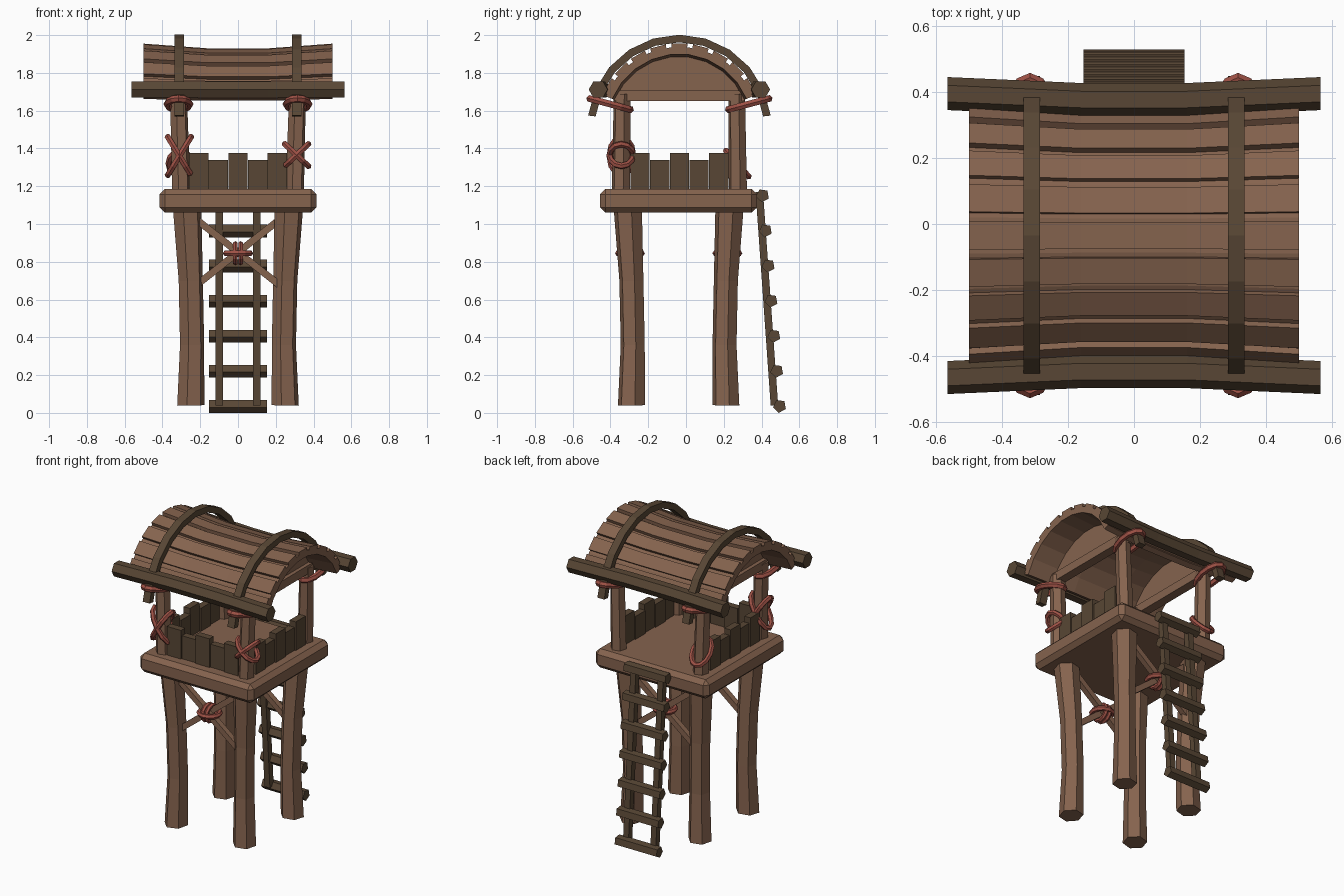
import bpy, math
from mathutils import Vector, Euler

if "Cube" in bpy.data.objects:
    bpy.data.objects.remove(bpy.data.objects["Cube"])

CY = -0.035          # tower centre in y
RZ = 1.515           # centre height of the roof arc


def material(name, rgb):
    m = bpy.data.materials.new(name)
    m.diffuse_color = (*rgb, 1)
    m.use_nodes = True
    m.node_tree.nodes["Principled BSDF"].inputs["Base Color"].default_value = m.diffuse_color
    return m


BROWN = material("brown wood", (0.235, 0.125, 0.076))
DARK = material("dark wood", (0.098, 0.062, 0.035))
RED = material("red rope", (0.34, 0.082, 0.06))


def loft(name, rings, mat, closed=False):
    """Skin a list of equal rings; cap the ends unless closed."""
    n, k = len(rings[0]), len(rings)
    verts = [p for r in rings for p in r]
    faces = []
    for i in range(k if closed else k - 1):
        a, b = i * n, ((i + 1) % k) * n
        for j in range(n):
            j2 = (j + 1) % n
            faces.append((a + j, a + j2, b + j2, b + j))
    if not closed:
        faces.append(tuple(range(n))[::-1])
        faces.append(tuple(range((k - 1) * n, k * n)))
    me = bpy.data.meshes.new(name)
    me.from_pydata([tuple(v) for v in verts], [], faces)
    me.materials.append(mat)
    ob = bpy.data.objects.new(name, me)
    bpy.context.collection.objects.link(ob)
    # consistent outward normals
    import bmesh
    bm = bmesh.new()
    bm.from_mesh(me)
    bmesh.ops.recalc_face_normals(bm, faces=bm.faces)
    bm.to_mesh(me)
    bm.free()
    return ob


def log(name, pts, radii, mat, sides=6, rot=0.0):
    """Faceted timber through points, cut square to its overall direction."""
    pts = [Vector(p) for p in pts]
    d = (pts[-1] - pts[0]).normalized()
    u = d.cross(Vector((0, 1, 0)) if abs(d.y) < 0.8 else Vector((0, 0, 1))).normalized()
    v = d.cross(u)
    rings = []
    for p, r in zip(pts, radii):
        ang = [rot + 2 * math.pi * i / sides for i in range(sides)]
        rings.append([p + r * (u * math.cos(t) + v * math.sin(t)) for t in ang])
    return loft(name, rings, mat)


def box(name, c, s, mat, rot=(0, 0, 0), bevel=0):
    bpy.ops.mesh.primitive_cube_add(size=1, location=c, rotation=rot)
    ob = bpy.context.object
    ob.name = name
    ob.scale = s
    bpy.ops.object.transform_apply(location=False, rotation=False, scale=True)
    ob.data.materials.append(mat)
    if bevel:
        m = ob.modifiers.new("bevel", 'BEVEL')
        m.width, m.segments = bevel, 1
    return ob


def rope(name, c, a, b, rot=(0, 0, 0), tube=0.017):
    """Elliptical rope loop, lying flat in xy before rotation."""
    R = Euler(rot).to_matrix()
    rings = []
    for i in range(12):
        t = 2 * math.pi * i / 12
        out = Vector((math.cos(t), math.sin(t), 0))
        p = Vector((a * out.x, b * out.y, 0))
        rings.append([Vector(c) + R @ (p + tube * (out * math.cos(s) + Vector((0, 0, math.sin(s)))))
                      for s in [2 * math.pi * j / 6 for j in range(6)]])
    return loft(name, rings, RED, closed=True)


def arc(x, r, a):
    """Point on the roof arc; a is the angle from vertical in degrees."""
    t = math.radians(a)
    return Vector((x, CY + r * math.sin(t), RZ + r * math.cos(t)))


# legs, upper posts and rope loops at post tops
for sx in (-1, 1):
    for sy in (-1, 1):
        prof = [(0.04, 0.25, 0.074), (0.36, 0.243, 0.066), (0.7, 0.25, 0.066), (1.1, 0.27, 0.078)]
        log("leg", [(sx * o, CY - 0.004 + sy * o, z) for z, o, r in prof],
            [r for z, o, r in prof], BROWN, 6, 0.25)
        log("upper_post", [(sx * 0.30, CY + sy * 0.31, 1.15), (sx * 0.315, CY + sy * 0.303, 1.69)],
            (0.05, 0.046), BROWN, 6, 0.25)
        rope("top_rope", (sx * 0.315, CY + sy * 0.367, 1.635), 0.06, 0.11,
             (sy * 0.26, 0, 0), 0.02)

# platform
box("platform", (0, CY - 0.004, 1.123), (0.83, 0.83, 0.125), BROWN, bevel=0.028)

# railing planks on front and both sides, the ladder side stays open
for i in range(5):
    o = (i - 2) * 0.104
    top = 1.375 if i % 2 == 0 else 1.338
    h, zc = top - 1.17, (top + 1.17) / 2
    off = 0.008 if i % 2 else 0
    box("front_railing_plank", (o, CY - 0.315 + off, zc), (0.102, 0.045, h), DARK)
    for sx in (-1, 1):
        box("side_railing_plank", (sx * (0.315 - off), CY + o, zc), (0.045, 0.102, h), DARK)

# crossed braces with rope knots, front and back
for y in (CY - 0.262, CY + 0.254):
    for s in (-1, 1):
        log("cross_brace", [(-0.25, y + s * 0.012, 0.85 - s * 0.197), (0.25, y + s * 0.012, 0.85 + s * 0.197)],
            (0.026, 0.026), BROWN, 4, math.pi / 4)
    rope("knot_rope_flat", (0, y, 0.845), 0.063, 0.062)
    for x in (-0.014, 0.014):
        rope("knot_rope_upright", (x, y, 0.845), 0.05, 0.055, (0, math.pi / 2, 0), 0.014)

# rope wraps on posts
fy, by = CY - 0.307, CY + 0.307
for s in (-1, 1):
    rope("left_wrap_rope", (-0.31, fy, 1.36), 0.118, 0.062, (0, s * 1.02, 0))
    rope("right_wrap_rope", (0.31, fy, 1.365), 0.085, 0.062, (0, s * 0.75, 0))
rope("back_wrap_rope", (-0.305, by, 1.32), 0.062, 0.09, (-0.85, 0, 0))

# ladder
for s in (-1, 1):
    log("ladder_rail", [(s * 0.1, 0.468, 0.04), (s * 0.1, 0.388, 1.17)], (0.028, 0.028), DARK, 4, math.pi / 4)
for i in range(7):
    t = i / 6
    log("ladder_rung", [(-0.153, 0.496 - 0.09 * t, 0.036 + 1.115 * t),
                        (0.153, 0.496 - 0.09 * t, 0.036 + 1.115 * t)], (0.036, 0.036), DARK, 5, 0.5)

# roof planks: saddle shaped, raised boards over a thinner shell
XS = ((-0.5, 0.0), (-0.16, -0.025), (0.16, -0.025), (0.5, 0.0))


def roof_board(name, r0, r1, a0, a1):
    loft(name, [[arc(x, r0 + d, a0), arc(x, r1 + d, a0), arc(x, r1 + d, a1), arc(x, r0 + d, a1)]
                for x, d in XS], BROWN)


for k in range(-4, 5):
    roof_board("roof_under_board", 0.385, 0.422, k * 15 - 7.5, k * 15 + 7.5)
    roof_board("roof_plank", 0.395, 0.442, k * 15 - 5.6, k * 15 + 5.6)

# gables, cross beams and roof straps
for s in (-1, 1):
    gable = [-66 + 12 * i for i in range(12)]
    loft("gable", [[arc(x, 0.378, a) for a in gable] for x in (s * 0.30, s * 0.32)], BROWN)
    box("cross_beam", (s * 0.315, CY, 1.678), (0.06, 0.69, 0.056), BROWN)
    rings = []
    for i in range(11):
        a = -83 + 16.6 * i
        x0, x1 = s * 0.31 - 0.025, s * 0.31 + 0.025
        rings.append([arc(x0, 0.447, a), arc(x0, 0.487, a), arc(x1, 0.487, a), arc(x1, 0.447, a)])
    loft("roof_strap", rings, DARK)

# eave beams, bowed slightly inwards
for s in (-1, 1):
    log("eave_beam", [(x, CY + s * (0.43 if abs(x) > 0.3 else 0.412), 1.712)
                      for x in (-0.565, -0.16, 0.16, 0.565)], [0.05] * 4, DARK, 6, math.pi / 6 + 0.0)
